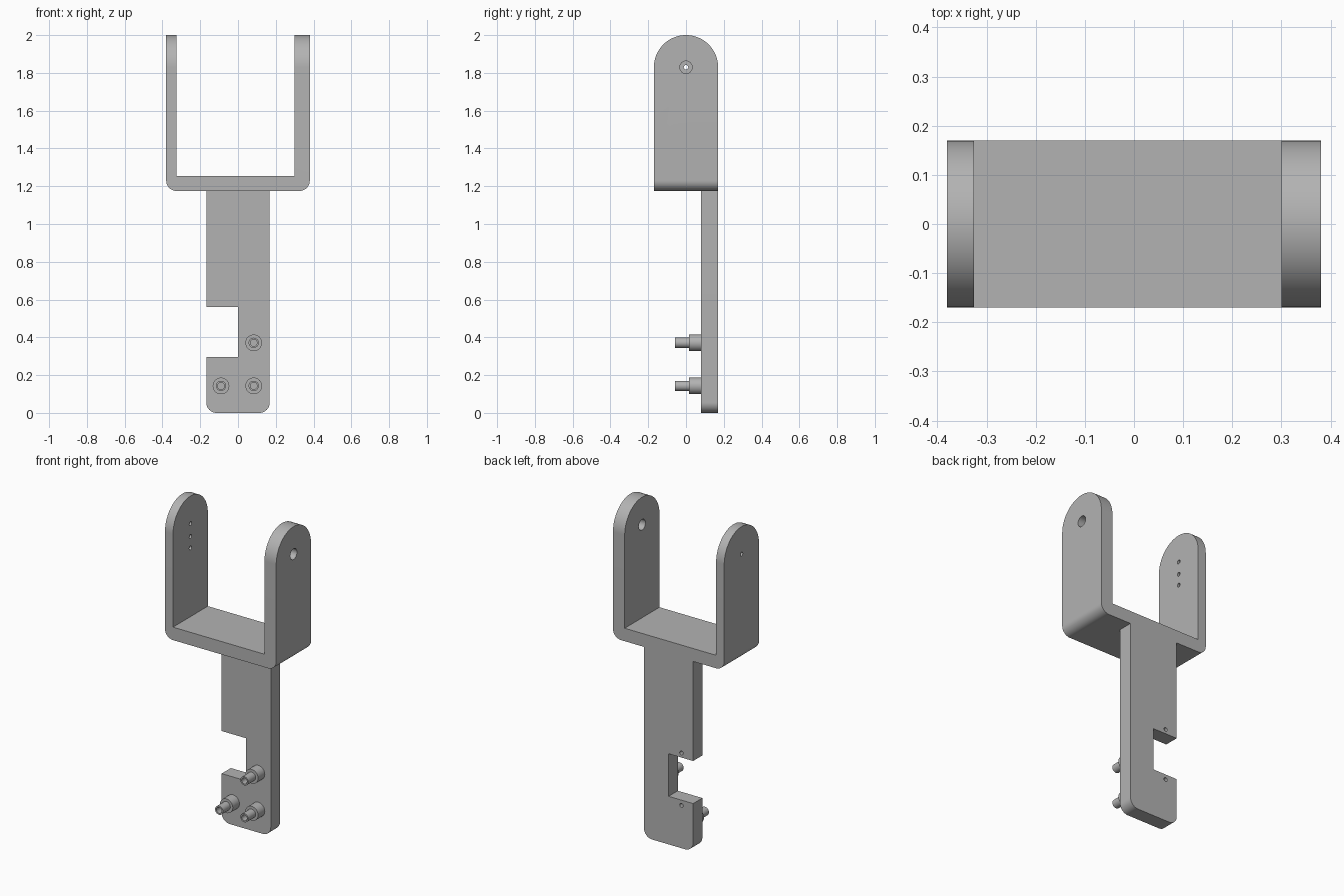
import bpy, bmesh
from math import sin, cos, pi, radians
from mathutils import Matrix, Vector

cube = bpy.data.objects.get("Cube")
if cube:
    bpy.data.objects.remove(cube)

grey = bpy.data.materials.new("plain grey")
colour = (0.45, 0.45, 0.45, 1)
grey.diffuse_color = colour
grey.use_nodes = True
grey.node_tree.nodes["Principled BSDF"].inputs["Base Color"].default_value = colour


def arc(cx, cz, r, start, end, steps=12):
    """Points on a circular arc, angles in degrees."""
    angles = [radians(start + (end - start) * i / steps) for i in range(steps + 1)]
    return [(cx + r * cos(a), cz + r * sin(a)) for a in angles]


def make_object(name, bm):
    bmesh.ops.recalc_face_normals(bm, faces=bm.faces)
    mesh = bpy.data.meshes.new(name)
    bm.to_mesh(mesh)
    bm.free()
    mesh.materials.append(grey)
    obj = bpy.data.objects.new(name, mesh)
    bpy.context.collection.objects.link(obj)
    return obj


def prism(name, outline, axis, start, end):
    """Extrude an outline along x (outline in y, z) or y (outline in x, z)."""
    bm = bmesh.new()
    place = (lambda u, v: (start, u, v)) if axis == "X" else (lambda u, v: (u, start, v))
    face = bm.faces.new([bm.verts.new(place(u, v)) for u, v in outline])
    out = bmesh.ops.extrude_face_region(bm, geom=[face])
    moved = [g for g in out["geom"] if isinstance(g, bmesh.types.BMVert)]
    shift = Vector((end - start, 0, 0)) if axis == "X" else Vector((0, end - start, 0))
    bmesh.ops.translate(bm, verts=moved, vec=shift)
    return make_object(name, bm)


def drill(name, u, z, r, axis, start, end):
    return prism(name, arc(u, z, r, 0, 345, 23), axis, start, end)


def cut(target, cutter, operation="DIFFERENCE"):
    """Apply a boolean and throw the cutter away."""
    cutter.hide_render = True
    mod = target.modifiers.new("cut", "BOOLEAN")
    mod.operation, mod.solver, mod.object = operation, "EXACT", cutter
    bpy.context.view_layer.objects.active = target
    bpy.ops.object.modifier_apply(modifier=mod.name)
    bpy.data.objects.remove(cutter)


def smooth(obj):
    bpy.ops.object.select_all(action="DESELECT")
    obj.select_set(True)
    bpy.context.view_layer.objects.active = obj
    bpy.ops.object.shade_smooth_by_angle(angle=radians(30))


# Yoke: U profile with rounded lower corners, trimmed to arched arm tops
W, D, BASE, FLOOR, PIVOT, R = 0.38, 0.17, 1.175, 1.255, 1.83, 0.055
u_profile = (arc(-W + R, BASE + R, R, 180, 270) + arc(W - R, BASE + R, R, 270, 360)
             + [(W, 2.1), (0.3, 2.1), (0.3, FLOOR), (-0.325, FLOOR), (-0.325, 2.1), (-W, 2.1)])
yoke = prism("yoke", u_profile, "Y", -0.3, 0.3)
arch = [(-D, 1), (D, 1)] + arc(0, PIVOT, D, 0, 180, 48)
cut(yoke, prism("arch_trim", arch, "X", -0.5, 0.5), "INTERSECT")

# Pivot hole in one arm; one through and two blind screw holes in the other
cut(yoke, drill("pivot_cutter", 0, PIVOT, 0.033, "X", 0.2, 0.5))
cut(yoke, drill("screw_cutter", 0, PIVOT, 0.012, "X", -0.5, -0.2))
for z in (1.75, 1.68):
    cut(yoke, drill("screw_cutter", 0, z, 0.012, "X", -0.36, -0.2))
smooth(yoke)

# Mounting plate with a side notch and rounded lower corners
H, C = 0.168, 0.055
outline = (arc(-H + C, C, C, 180, 270) + arc(H - C, C, C, 270, 360)
           + [(H, BASE), (-H, BASE), (-H, 0.56), (0, 0.56), (0, 0.297), (-H, 0.297)])
plate = prism("mounting_plate", outline, "Y", 0.08, D)
for z in (0.588, 0.265):
    cut(plate, drill("back_cutter", -0.088, z, 0.012, "Y", 0.12, 0.3))
smooth(plate)

# Hollow stepped standoffs on the front of the plate
section = [(0, 0.015), (0.018, 0.015), (0.018, -0.057), (0.027, -0.057),
           (0.027, 0.015), (0.044, 0.015), (0.044, 0.081), (0, 0.081)]
for name, x, z in (("upper_standoff", 0.083, 0.371), ("left_standoff", 0.083, 0.143),
                   ("right_standoff", -0.09, 0.143)):
    bm = bmesh.new()
    verts = [bm.verts.new((r, y, 0)) for r, y in section]
    edges = [bm.edges.new(pair) for pair in zip(verts, verts[1:])]
    bmesh.ops.spin(bm, geom=verts + edges, cent=(0, 0, 0), axis=(0, 1, 0),
                   angle=2 * pi, steps=32)
    bmesh.ops.remove_doubles(bm, verts=bm.verts, dist=0.0001)
    bmesh.ops.transform(bm, matrix=Matrix.Translation((x, 0, z)), verts=bm.verts)
    smooth(make_object(name, bm))
